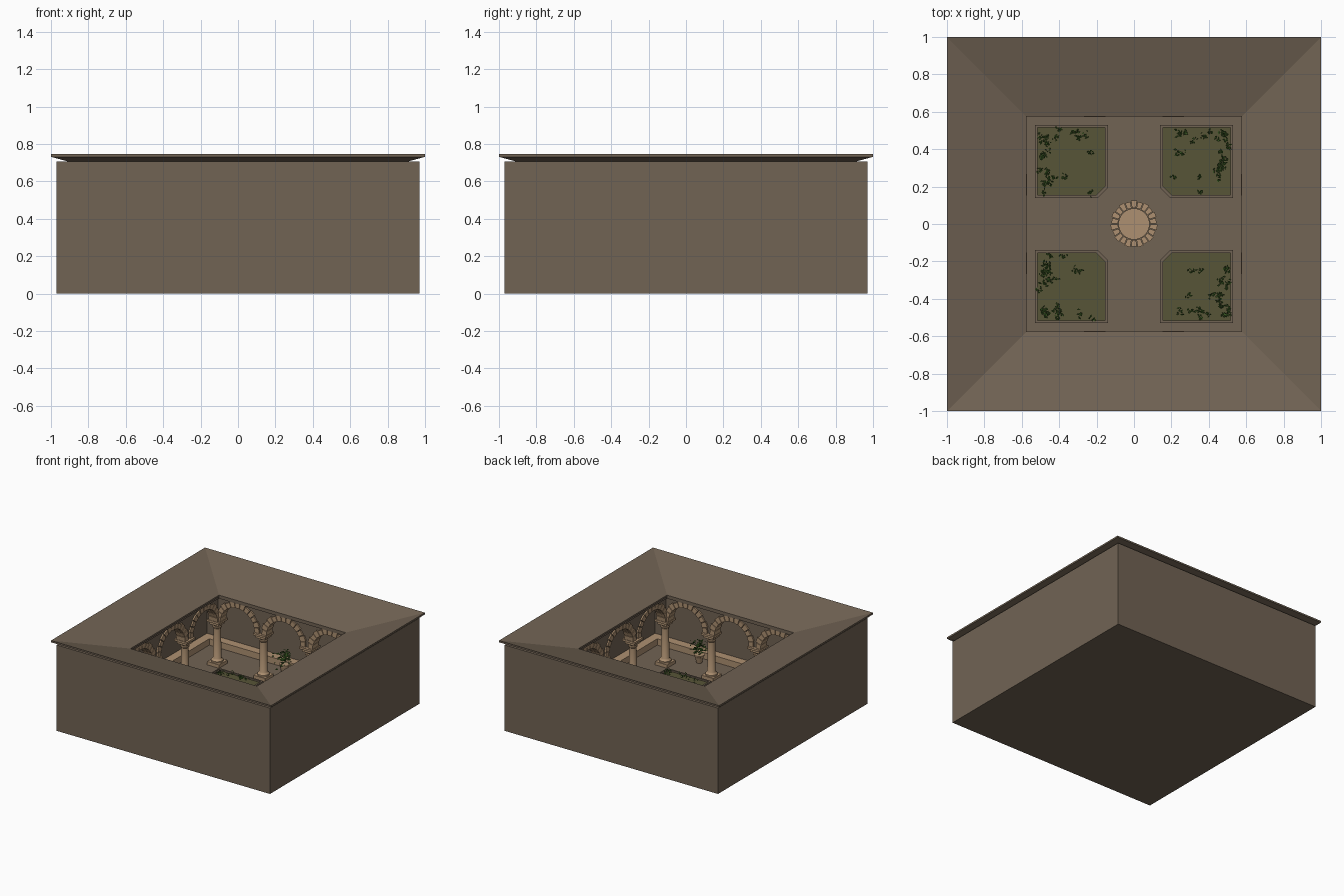
import bpy, bmesh, math, random
from mathutils import Matrix, Vector

random.seed(4)
cube = bpy.data.objects.get("Cube")
if cube:
    bpy.data.objects.remove(cube, do_unlink=True)


def material(name, rgb):
    m = bpy.data.materials.new(name)
    m.use_nodes = True
    m.diffuse_color = (*rgb, 1)
    m.node_tree.nodes["Principled BSDF"].inputs["Base Color"].default_value = (*rgb, 1)
    return m


STONE = material("brown stone", (0.165, 0.125, 0.088))
TAN = material("tan stone", (0.42, 0.28, 0.165))
GRASS = material("olive grass", (0.095, 0.09, 0.038))
LEAF = material("leaf green", (0.05, 0.12, 0.02))
DARK = material("dark metal", (0.03, 0.028, 0.025))


def finish(bm, name, mat, smooth=False):
    bmesh.ops.recalc_face_normals(bm, faces=bm.faces)
    me = bpy.data.meshes.new(name)
    bm.to_mesh(me)
    bm.free()
    me.materials.append(mat)
    ob = bpy.data.objects.new(name, me)
    bpy.context.collection.objects.link(ob)
    if smooth:
        bpy.context.view_layer.objects.active = ob
        ob.select_set(True)
        bpy.ops.object.shade_smooth_by_angle(angle=math.radians(35))
        ob.select_set(False)
    return ob


def four_sides(ob):
    """Repeat a part on the other three sides of the courtyard."""
    for k in range(1, 4):
        copy = ob.copy()
        copy.name = f"{ob.name}_{k + 1}"
        copy.matrix_world = Matrix.Rotation(k * math.pi / 2, 4, "Z") @ ob.matrix_basis
        bpy.context.collection.objects.link(copy)


def square_ring(name, profile, mat):
    """Sweep a closed (distance, height) profile around a square."""
    bm = bmesh.new()
    corners = ((1, 1), (-1, 1), (-1, -1), (1, -1))
    rows = [[bm.verts.new((r * sx, r * sy, z)) for r, z in profile] for sx, sy in corners]
    n = len(profile)
    for i in range(4):
        a, b = rows[i], rows[(i + 1) % 4]
        for j in range(n):
            k = (j + 1) % n
            bm.faces.new((a[j], a[k], b[k], b[j]))
    return finish(bm, name, mat)


def rect(r0, r1, z0, z1):
    return [(r1, z1), (r0, z1), (r0, z0), (r1, z0)]


def prism(bm, points, direction):
    """Extrude a polygon of 3D points."""
    face = bm.faces.new([bm.verts.new(p) for p in points])
    new = bmesh.ops.extrude_face_region(bm, geom=[face], use_keep_orig=True)["geom"]
    bmesh.ops.translate(bm, vec=direction, verts=[v for v in new if isinstance(v, bmesh.types.BMVert)])


def box(bm, x, y, z0, z1, half):
    mat = Matrix.Translation((x, y, (z0 + z1) / 2)) @ Matrix.Diagonal((2 * half, 2 * half, z1 - z0, 1))
    bmesh.ops.create_cube(bm, size=1, matrix=mat)


def lathe(bm, x, y, profile, n=16):
    rings = [[bm.verts.new((x + r * math.cos(math.tau * i / n), y + r * math.sin(math.tau * i / n), z))
              for i in range(n)] for r, z in profile]
    for a, b in zip(rings, rings[1:]):
        for i in range(n):
            bm.faces.new((a[i], a[(i + 1) % n], b[(i + 1) % n], b[i]))
    bm.faces.new(rings[0])
    bm.faces.new(rings[-1])


def leaves(bm, centre, count, spread, size):
    """Scatter small folded leaves around a point."""
    for _ in range(count):
        c = Vector(centre) + Vector([random.gauss(0, spread) for _ in range(3)])
        turn = Matrix.Rotation(random.uniform(0, math.tau), 3, "Z") @ Matrix.Rotation(random.uniform(-.8, .8), 3, "X")
        s = size * random.uniform(0.7, 1.3)
        shape = ((-s, 0, 0), (0, -s * .6, s * .3), (s, 0, 0), (0, s * .6, s * .3))
        v = [bm.verts.new(c + turn @ Vector(p)) for p in shape]
        bm.faces.new((v[0], v[1], v[2]))
        bm.faces.new((v[0], v[2], v[3]))


# Floor, outer walls, ceiling, roof
FLOOR = 0.02
bm = bmesh.new()
box(bm, 0, 0, 0, FLOOR, 0.968)
finish(bm, "floor", STONE)
square_ring("outer_wall", rect(0.94, 0.97, 0, 0.705), STONE)
square_ring("gallery_ceiling", rect(0.60, 0.955, 0.612, 0.63), STONE)
square_ring("roof", [(1, 0.745), (0.575, 0.63), (0.575, 0.616), (1, 0.731)], STONE)
square_ring("eaves_moulding", rect(0.582, 0.61, 0.598, 0.618), STONE)
square_ring("wall_bench", rect(0.87, 0.94, FLOOR, 0.08), TAN)
square_ring("gallery_step", rect(0.575, 0.94, FLOOR, 0.028), STONE)

# Arcade wall with three round openings
PITCH, ARC, SPRING, TOP, LINE = 0.42, 0.165, 0.40, 0.612, 0.63
outline = [(-0.66, TOP), (-0.66, SPRING)]
for bay in (-1, 0, 1):
    for i in range(17):
        a = math.pi * (1 - i / 16)
        outline.append((bay * PITCH + ARC * math.cos(a), SPRING + ARC * math.sin(a)))
outline += [(0.66, SPRING), (0.66, TOP)]
bm = bmesh.new()
prism(bm, [(x, LINE - 0.028, z) for x, z in outline], (0, 0.056, 0))
four_sides(finish(bm, "arcade_wall", STONE))

# Separate arch stones around each opening
bm = bmesh.new()
STONES = 13
for bay in (-1, 0, 1):
    for i in range(STONES):
        a0, a1 = (math.pi * (i + e) / STONES for e in (0.05, 0.95))
        outer = ARC + (0.042 if i % 2 else 0.034)
        pts = [(bay * PITCH + r * math.cos(a), LINE - 0.04, SPRING + r * math.sin(a))
               for r, a in ((ARC - .008, a0), (outer, a0), (outer, a1), (ARC - .008, a1))]
        prism(bm, pts, (0, 0.08, 0))
four_sides(finish(bm, "arch_stones", TAN))

# Columns: square plinth, turned shaft, flared capital, square cap
bm = bmesh.new()
shaft = [(.046, .055), (.046, .068), (.036, .078), (.032, .085), (.029, .33),
         (.035, .336), (.035, .344), (.030, .35), (.045, .385)]
for x in (-1.5, -0.5, 0.5):
    x *= PITCH
    box(bm, x, LINE, FLOOR, 0.056, 0.054)
    lathe(bm, x, LINE, shaft)
    box(bm, x, LINE, 0.362, 0.385, 0.042)
    box(bm, x, LINE, 0.385, 0.402, 0.057)
four_sides(finish(bm, "columns", TAN, smooth=True))


# Planting beds with the corner nearest the middle cut off
def bed_outline(inset, z):
    a, b, c = 0.14 + inset, 0.53 - inset, 0.052 - inset * 0.3
    return [Vector(p) for p in ((a + c, a, z), (b, a, z), (b, b, z), (a, b, z), (a, a + c, z))]


bm = bmesh.new()
levels = ((0, FLOOR), (0, 0.058), (0.014, 0.058), (0.014, 0.04))
loops = [[bm.verts.new(p) for p in bed_outline(d, z)] for d, z in levels]
for a, b in zip(loops, loops[1:]):
    for i in range(5):
        bm.faces.new((a[i], a[(i + 1) % 5], b[(i + 1) % 5], b[i]))
four_sides(finish(bm, "bed_kerb", STONE))
bm = bmesh.new()
prism(bm, bed_outline(0.014, FLOOR), (0, 0, 0.026))
four_sides(finish(bm, "bed_grass", GRASS))

# Low plants, mostly along the outer edges of the beds
bm = bmesh.new()
for sx in (-1, 1):
    for sy in (-1, 1):
        for i in range(26):
            along, edge = random.uniform(0.19, 0.5), random.gauss(0.475, 0.018)
            if i < 13:
                x, y = edge, along
            elif i < 20:
                x, y = along, edge
            else:
                x, y = random.uniform(0.2, 0.5), random.choice((0.17, 0.25, 0.38))
            leaves(bm, (sx * x, sy * y, 0.065), 9, 0.0085, 0.008)
finish(bm, "bed_plants", LEAF)

# Round centrepiece with a ring of wedge stones
bm = bmesh.new()
lathe(bm, 0, 0, [(0.083, FLOOR), (0.083, 0.055)], 32)
for i in range(22):
    a0, a1 = (math.tau * (i + e) / 22 for e in (0.06, 0.94))
    outer = 0.126 if i % 2 else 0.121
    prism(bm, [(r * math.cos(a), r * math.sin(a), FLOOR)
               for r, a in ((.086, a0), (outer, a0), (outer, a1), (.086, a1))], (0, 0, 0.035))
finish(bm, "centre_ring", TAN)

# Potted shrubs in the gallery
pots, shrubs = bmesh.new(), bmesh.new()
for x, y in ((-0.14, 0.8), (0.44, -0.8)):
    lathe(pots, x, y, [(.022, .028), (.034, .08), (.04, .084), (.04, .095)], 12)
    leaves(shrubs, (x, y, 0.15), 70, 0.028, 0.016)
finish(pots, "pots", TAN, smooth=True)
finish(shrubs, "pot_shrubs", LEAF)

# Wall lanterns
bm = bmesh.new()
for x in (-0.42, 0.42):
    box(bm, x, 0.918, 0.34, 0.40, 0.022)
four_sides(finish(bm, "wall_lanterns", DARK))
